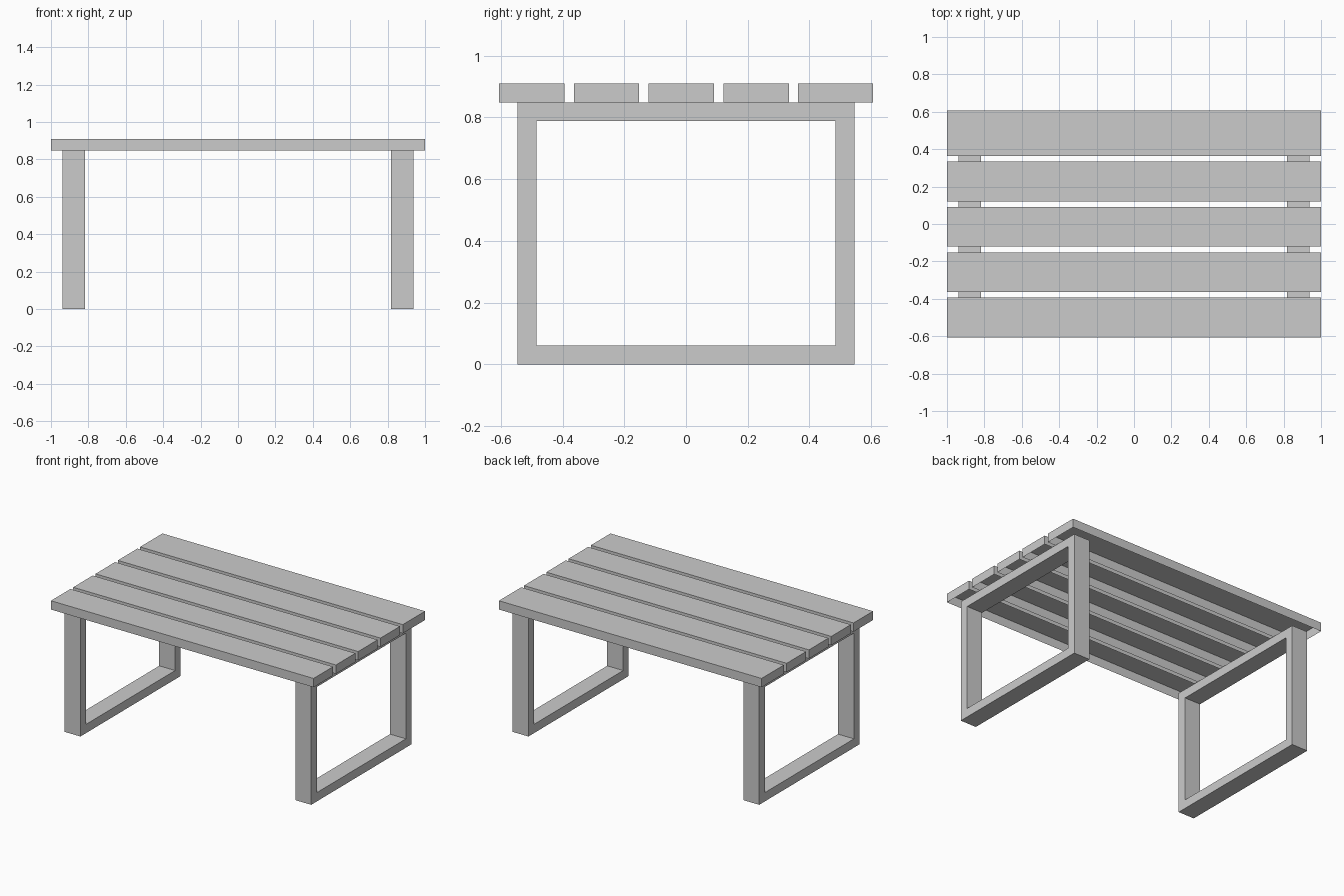
import bpy, bmesh

if "Cube" in bpy.data.objects:
    bpy.data.objects.remove(bpy.data.objects["Cube"])

U = 2 / 33            # board thickness
HALF_W = 10 * U       # half width of the tabletop
LEG_H = 14 * U        # height of the leg frames


def finish(name, bm):
    me = bpy.data.meshes.new(name)
    bm.to_mesh(me)
    bm.free()
    ob = bpy.data.objects.new(name, me)
    bpy.context.collection.objects.link(ob)


def plank(name, y0, y1):
    # Hollow board, open on the underside
    bm = bmesh.new()
    bmesh.ops.create_cube(bm, size=1)
    bm.normal_update()
    bottom = [f for f in bm.faces if f.normal.z < -0.5]
    bmesh.ops.delete(bm, geom=bottom, context='FACES_ONLY')
    for v in bm.verts:
        v.co = (1 if v.co.x > 0 else -1,
                y1 if v.co.y > 0 else y0,
                LEG_H + (U if v.co.z > 0 else 0))
    finish(name, bm)


def leg_frame(name, x0, x1):
    # Rectangular ring in the YZ plane, extruded along X
    bm = bmesh.new()

    def ring(inset):
        y, lo, hi = 9 * U - inset, inset, LEG_H - inset
        return [bm.verts.new((x0, a, b))
                for a, b in ((-y, lo), (y, lo), (y, hi), (-y, hi))]

    outer, inner = ring(0), ring(U)
    faces = []
    for i in range(4):
        j = (i + 1) % 4
        faces.append(bm.faces.new((outer[i], outer[j], inner[j], inner[i])))
    ext = bmesh.ops.extrude_face_region(bm, geom=faces, use_keep_orig=True)
    verts = [g for g in ext["geom"] if isinstance(g, bmesh.types.BMVert)]
    bmesh.ops.translate(bm, verts=verts, vec=(x1 - x0, 0, 0))
    bmesh.ops.recalc_face_normals(bm, faces=bm.faces)
    finish(name, bm)


# Tabletop planks: equal gaps, the rear plank is wider
pitch, gap = 4 * U, U / 2
for i in range(5):
    y0 = -HALF_W + i * pitch
    y1 = y0 + pitch - (gap if i < 4 else 0)
    plank(f"top_plank_{i + 1}", y0, y1)

# Leg frames at both ends
leg_frame("left_leg_frame", -1 + U, -1 + 3 * U)
leg_frame("right_leg_frame", 1 - 3 * U, 1 - U)
